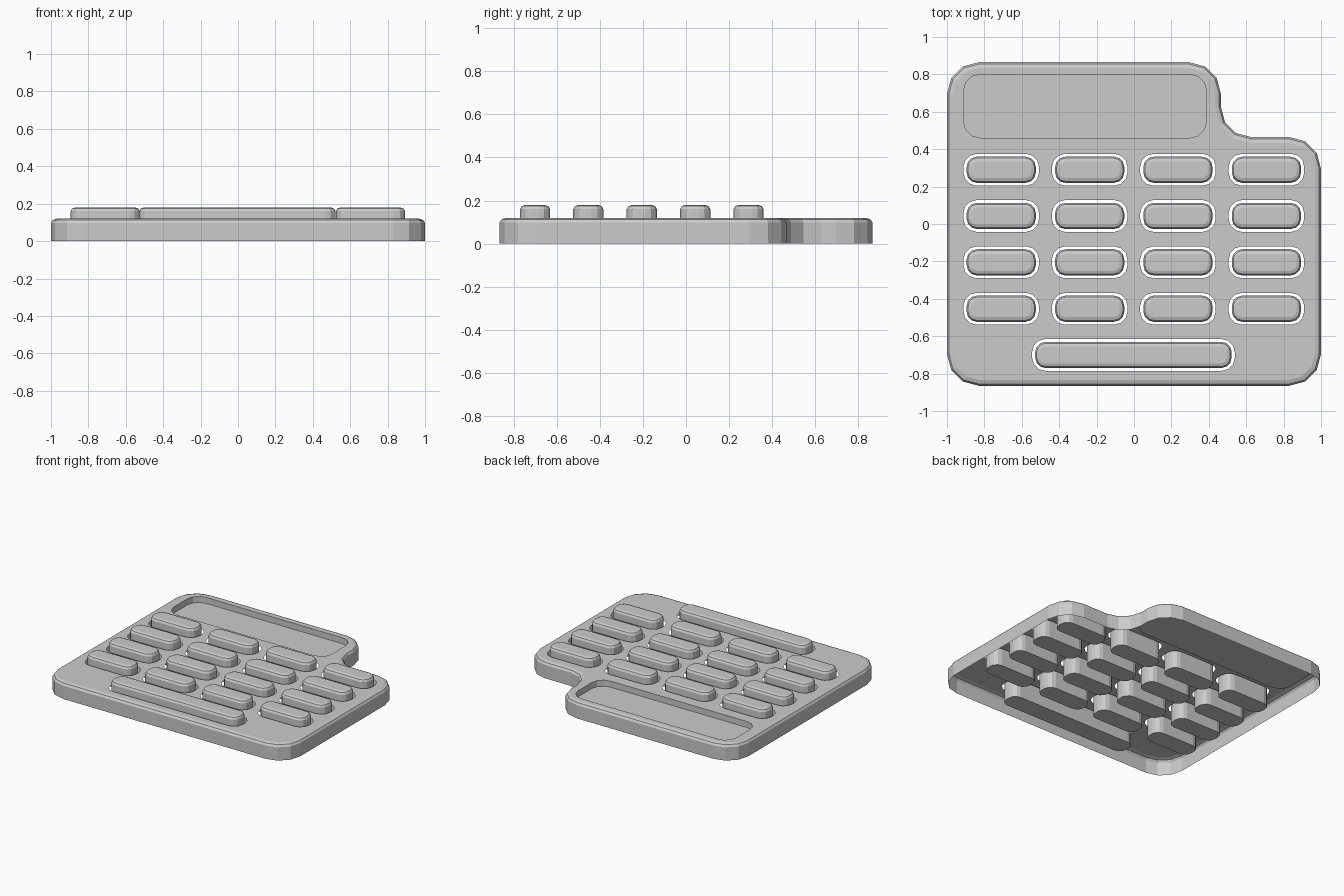
import bpy, bmesh, math
from mathutils import Vector

if "Cube" in bpy.data.objects:
    bpy.data.objects.remove(bpy.data.objects["Cube"])


def fillet(corners, seg=3):
    """Closed 2D outline from (x, y, radius) right-angle corners, listed anticlockwise."""
    pts = []
    n = len(corners)
    for i, (x, y, r) in enumerate(corners):
        p = Vector((x, y))
        a = (Vector(corners[i - 1][:2]) - p).normalized()
        b = (Vector(corners[(i + 1) % n][:2]) - p).normalized()
        c = p + (a + b) * r
        for k in range(seg + 1):
            t = math.pi / 2 * k / seg
            pts.append(c - b * r * math.cos(t) - a * r * math.sin(t))
    return pts


def rect(cx, cy, hx, hy, r, seg=3):
    return fillet([(cx - hx, cy - hy, r), (cx + hx, cy - hy, r),
                   (cx + hx, cy + hy, r), (cx - hx, cy + hy, r)], seg)


def ring(bm, pts, z):
    return [bm.verts.new((p.x, p.y, z)) for p in pts]


def bridge(bm, a, b):
    for i in range(len(a)):
        j = (i + 1) % len(a)
        bm.faces.new((a[i], a[j], b[j], b[i]))


def loop_edges(bm, vs):
    return [bm.edges.get((v, vs[i - 1])) or bm.edges.new((v, vs[i - 1]))
            for i, v in enumerate(vs)]


def finish(bm, name):
    me = bpy.data.meshes.new(name)
    bm.to_mesh(me)
    bm.free()
    ob = bpy.data.objects.new(name, me)
    bpy.context.collection.objects.link(ob)


def body_outline(d):
    """Case outline pulled in by d, with a notch in the back right corner."""
    r, c = 0.17 - d, 0.16 + d
    return fillet([(-1 + d, -0.865 + d, r), (1 - d, -0.865 + d, r),
                   (1 - d, 0.465 - d, r), (0.465 - d, 0.465 - d, c),
                   (0.465 - d, 0.865 - d, r), (-1 + d, 0.865 - d, r)])


TOP = 0.12
keys = [(x, y, 0.185) for y in (0.29, 0.043, -0.205, -0.453)
        for x in (-0.71, -0.237, 0.235, 0.708)]
keys.append((-0.003, -0.70, 0.525))

# Case: open-bottomed shell with bevelled rim
bm = bmesh.new()
rings = [ring(bm, body_outline(d), z)
         for d, z in ((0, 0), (0, 0.098), (0.01, 0.113), (0.032, TOP))]
for a, b in zip(rings, rings[1:]):
    bridge(bm, a, b)
edges = loop_edges(bm, rings[-1])
# Key openings and display opening in the top
for x, y, hx in keys:
    edges += loop_edges(bm, ring(bm, rect(x, y, hx + 0.017, 0.085, 0.07), TOP))
display = rect(-0.262, 0.63, 0.65, 0.17, 0.09)
rim = ring(bm, display, TOP)
edges += loop_edges(bm, rim)
bmesh.ops.triangle_fill(bm, edges=edges, use_beauty=True, normal=(0, 0, 1))
for f in bm.faces:
    if f.normal.z < -0.5:
        f.normal_flip()
# Recessed display
floor = ring(bm, display, 0.075)
bridge(bm, floor[::-1], rim[::-1])
bm.faces.new(floor)
bm.normal_update()
finish(bm, "case")

# Keys: closed blocks with rounded tops
for i, (x, y, hx) in enumerate(keys):
    bm = bmesh.new()
    rings = [ring(bm, rect(x, y, hx - d, 0.07 - d, 0.055 - d), z)
             for d, z in ((0, 0), (0, 0.16), (0.008, 0.174), (0.025, 0.18))]
    for a, b in zip(rings, rings[1:]):
        bridge(bm, a, b)
    bm.faces.new(rings[0][::-1])
    bm.faces.new(rings[-1])
    finish(bm, "wide_key" if hx > 0.3 else f"key_{i + 1}")
